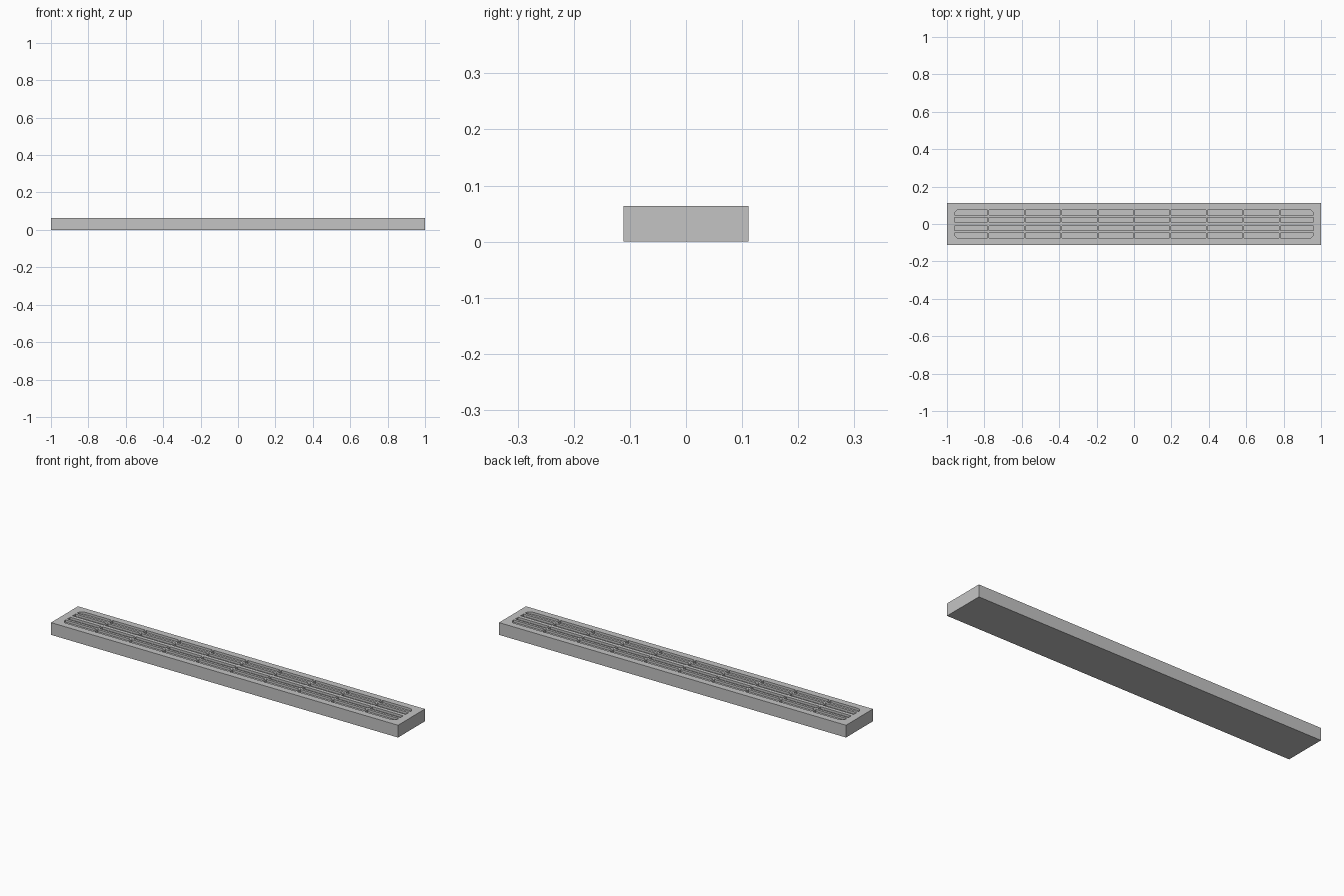
import bpy
import bmesh
from math import sin, cos, pi

if "Cube" in bpy.data.objects:
    bpy.data.objects.remove(bpy.data.objects["Cube"], do_unlink=True)

LENGTH, WIDTH, HEIGHT = 2.0, 0.222, 0.064
PITCH, RIB, END = 0.1945, 0.008, 0.96   # slot spacing, rib width, grille half length
DEPTH, RADIUS = 0.012, 0.025
ROWS = [(0.010, 0.034), (0.047, 0.076)]  # inner and outer slot rows, mirrored in y

grey = bpy.data.materials.new("plain grey")
grey.use_nodes = True
colour = (0.55, 0.55, 0.55, 1)
grey.diffuse_color = colour
grey.node_tree.nodes["Principled BSDF"].inputs["Base Color"].default_value = colour


def make_object(name, bm):
    bmesh.ops.recalc_face_normals(bm, faces=bm.faces)
    mesh = bpy.data.meshes.new(name)
    bm.to_mesh(mesh)
    bm.free()
    mesh.materials.append(grey)
    obj = bpy.data.objects.new(name, mesh)
    bpy.context.collection.objects.link(obj)
    return obj


def add_prism(bm, outline, low, high):
    face = bm.faces.new([bm.verts.new((x, y, low)) for x, y in outline])
    top = bmesh.ops.extrude_face_region(bm, geom=[face])
    verts = [g for g in top["geom"] if isinstance(g, bmesh.types.BMVert)]
    bmesh.ops.translate(bm, verts=verts, vec=(0, 0, high - low))


# Solid bar
bm = bmesh.new()
x, y = LENGTH / 2, WIDTH / 2
add_prism(bm, [(-x, -y), (x, -y), (x, y), (-x, y)], 0, HEIGHT)
bar = make_object("vent_bar", bm)

# Slot cutters: five columns by two rows, mirrored into all four quarters
bm = bmesh.new()
for column in range(5):
    x0 = column * PITCH + RIB / 2
    x1 = END if column == 4 else (column + 1) * PITCH - RIB / 2
    for row, (y0, y1) in enumerate(ROWS):
        outline = [(x0, y0), (x1, y0), (x1, y1), (x0, y1)]
        # Rounded outer corner of the grille
        if column == 4 and row == 1:
            arc = [(x1 - RADIUS + RADIUS * cos(a * pi / 8),
                    y1 - RADIUS + RADIUS * sin(a * pi / 8)) for a in range(5)]
            outline = outline[:2] + arc + outline[3:]
        for sx in (-1, 1):
            for sy in (-1, 1):
                add_prism(bm, [(sx * px, sy * py) for px, py in outline],
                          HEIGHT - DEPTH, HEIGHT + DEPTH)
cutter = make_object("slot_cutter", bm)
cutter.hide_render = True

# Sink the slots into the bar
cut = bar.modifiers.new("slots", "BOOLEAN")
cut.operation = "DIFFERENCE"
cut.solver = "EXACT"
cut.object = cutter
bpy.context.view_layer.objects.active = bar
bpy.ops.object.modifier_apply(modifier=cut.name)
bpy.data.objects.remove(cutter, do_unlink=True)
